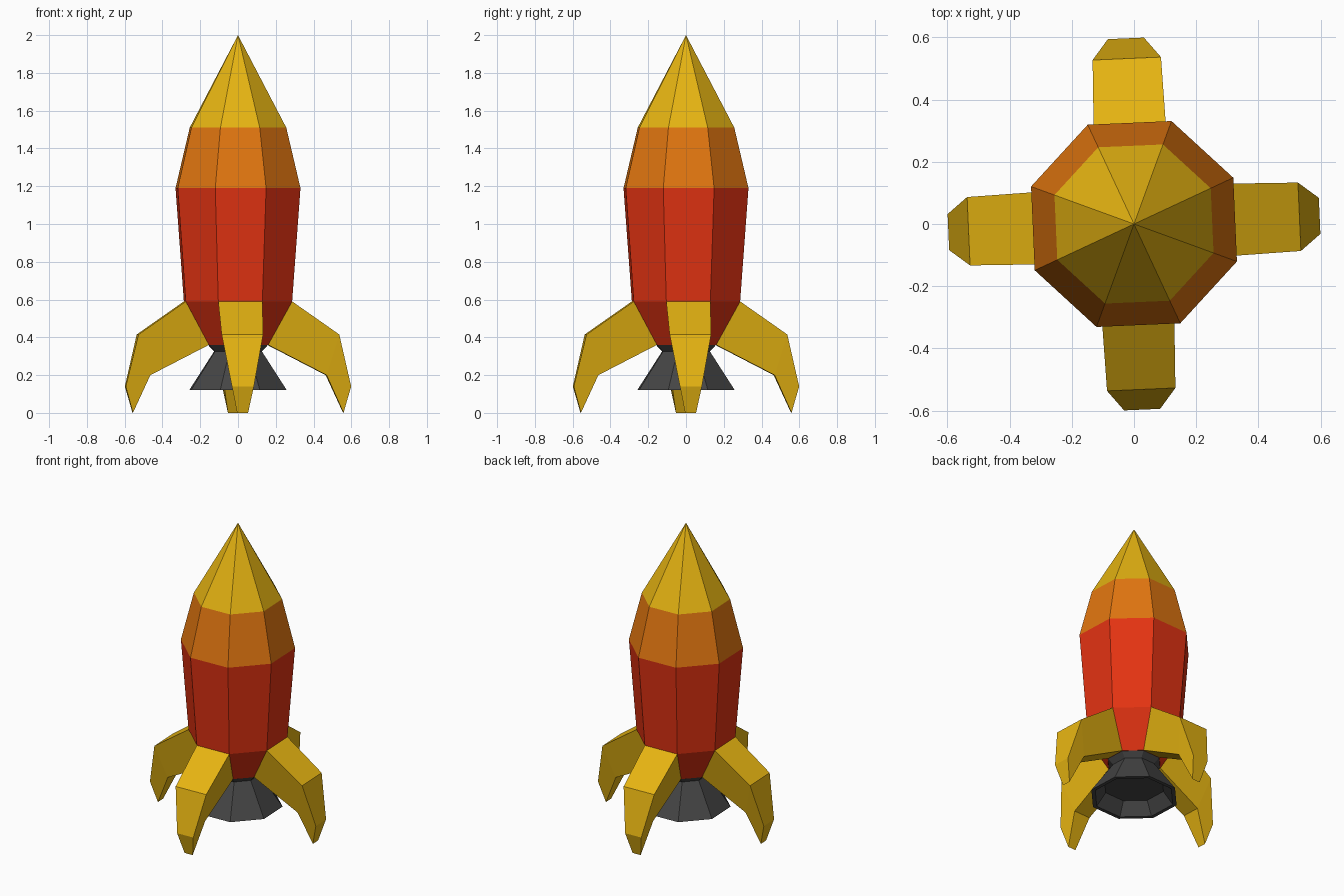
import bpy, bmesh, math

if "Cube" in bpy.data.objects:
    bpy.data.objects.remove(bpy.data.objects["Cube"])

SIDES = 8
TURN = math.radians(2.5)          # slight twist of the whole rocket
HALF = math.pi / SIDES


def material(name, rgb):
    m = bpy.data.materials.new(name)
    m.diffuse_color = (*rgb, 1)
    m.use_nodes = True
    m.node_tree.nodes["Principled BSDF"].inputs["Base Color"].default_value = m.diffuse_color
    return m


red = material("red", (0.77, 0.033, 0.006))
orange = material("orange", (0.75, 0.18, 0.005))
yellow = material("yellow", (0.79, 0.455, 0.006))
grey = material("dark grey", (0.06, 0.06, 0.06))


def make_object(name, bm, mats):
    mesh = bpy.data.meshes.new(name)
    bm.to_mesh(mesh)
    bm.free()
    for m in mats:
        mesh.materials.append(m)
    obj = bpy.data.objects.new(name, mesh)
    bpy.context.collection.objects.link(obj)
    return obj


def lathe(name, profile, mats, band_mats):
    """Octagonal rings from (radius, z); radius 0 makes a point."""
    bm = bmesh.new()
    rings = []
    for r, z in profile:
        if r == 0:
            rings.append([bm.verts.new((0, 0, z))] * SIDES)
        else:
            angles = [TURN + HALF + i * 2 * HALF for i in range(SIDES)]
            rings.append([bm.verts.new((r * math.cos(a), r * math.sin(a), z)) for a in angles])
    for k, (lo, hi) in enumerate(zip(rings, rings[1:])):
        for i in range(SIDES):
            j = (i + 1) % SIDES
            loop = list(dict.fromkeys((lo[i], lo[j], hi[j], hi[i])))
            bm.faces.new(loop).material_index = band_mats[k]
    bmesh.ops.recalc_face_normals(bm, faces=bm.faces)
    return make_object(name, bm, mats)


# Hull: red tank, orange shoulder, yellow nose
lathe("hull", [(0, 0.36), (0.17, 0.36), (0.305, 0.59), (0.352, 1.19), (0.272, 1.51), (0, 2.0)],
      [red, orange, yellow], [0, 0, 0, 1, 2])

# Engine nozzle: neck, flared bell and recessed underside
lathe("nozzle", [(0, 0.36), (0.168, 0.359), (0.135, 0.325), (0.275, 0.12), (0.25, 0.12), (0.19, 0.2), (0, 0.2)],
      [grey], [0] * 6)

# Fins: a hull panel carried outward in two tapering steps
# each station: (top radius, top z, top half width, bottom radius, bottom z, bottom half width)
STATIONS = [(0.282, 0.59, 0.117, 0.157, 0.36, 0.065),
            (0.532, 0.415, 0.11, 0.467, 0.20, 0.061),
            (0.597, 0.14, 0.058, 0.558, 0.0, 0.029)]


def fin(name, angle):
    bm = bmesh.new()
    c, s = math.cos(angle), math.sin(angle)

    def vert(r, w, z):
        return bm.verts.new((r * c - w * s, r * s + w * c, z))

    loops = [[vert(r1, -w1, z1), vert(r1, w1, z1), vert(r0, w0, z0), vert(r0, -w0, z0)]
             for r1, z1, w1, r0, z0, w0 in STATIONS]
    for a, b in zip(loops, loops[1:]):
        for i in range(4):
            j = (i + 1) % 4
            bm.faces.new((a[i], a[j], b[j], b[i]))
    bm.faces.new(loops[0])
    bm.faces.new(loops[-1])
    bmesh.ops.recalc_face_normals(bm, faces=bm.faces)
    make_object(name, bm, [yellow])


for i, side in enumerate(("right", "back", "left", "front")):
    fin(side + "_fin", TURN + i * math.pi / 2)
